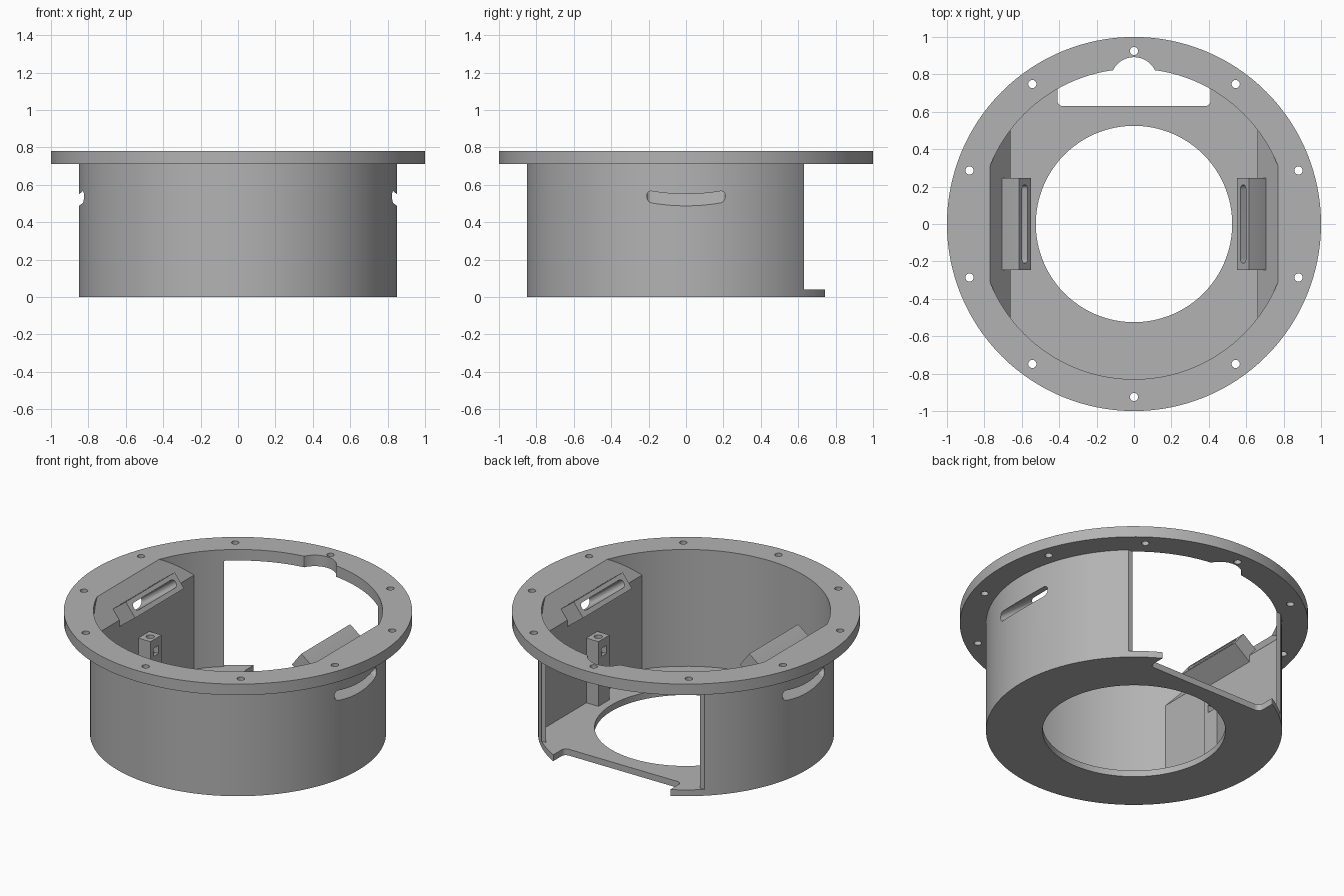
import bpy, math
from mathutils import Matrix

if "Cube" in bpy.data.objects:
    bpy.data.objects.remove(bpy.data.objects["Cube"])

grey = bpy.data.materials.new("grey plastic")
grey.diffuse_color = (0.45, 0.45, 0.45, 1)
grey.use_nodes = True
grey.node_tree.nodes["Principled BSDF"].inputs["Base Color"].default_value = grey.diffuse_color


def cylinder(name, r, z0, z1, x=0, y=0, n=128):
    bpy.ops.mesh.primitive_cylinder_add(vertices=n, radius=r, depth=z1 - z0,
                                        location=(x, y, (z0 + z1) / 2))
    ob = bpy.context.object
    ob.name = name
    return ob


def prism(name, profile, y0, y1):
    """Extrude an (x, z) outline along y."""
    n = len(profile)
    verts = [(x, y, z) for y in (y0, y1) for x, z in profile]
    faces = [tuple(range(n)), tuple(range(2 * n - 1, n - 1, -1))]
    faces += [(i, i + n, (i + 1) % n + n, (i + 1) % n) for i in range(n)]
    me = bpy.data.meshes.new(name)
    me.from_pydata(verts, [], faces)
    ob = bpy.data.objects.new(name, me)
    bpy.context.collection.objects.link(ob)
    bpy.context.view_layer.objects.active = ob
    ob.select_set(True)
    bpy.ops.object.mode_set(mode='EDIT')
    bpy.ops.mesh.select_all(action='SELECT')
    bpy.ops.mesh.normals_make_consistent(inside=False)
    bpy.ops.object.mode_set(mode='OBJECT')
    return ob


def box(name, x0, x1, y0, y1, z0, z1):
    return prism(name, [(x0, z0), (x1, z0), (x1, z1), (x0, z1)], y0, y1)


def boolean(ob, tool, op='DIFFERENCE'):
    mod = ob.modifiers.new(op, 'BOOLEAN')
    mod.operation, mod.solver, mod.object = op, 'EXACT', tool
    bpy.context.view_layer.objects.active = ob
    bpy.ops.object.modifier_apply(modifier=mod.name)
    bpy.data.objects.remove(tool)


def rounded_slot(name, half_len, thick, depth, matrix):
    """Stadium-shaped cutter: long in y, depth along its local z."""
    ob = prism(name, [(-thick / 2, -depth / 2), (thick / 2, -depth / 2),
                      (thick / 2, depth / 2), (-thick / 2, depth / 2)],
               thick / 2 - half_len, half_len - thick / 2)
    for s in (-1, 1):
        end = cylinder("slot_end", thick / 2, -depth / 2, depth / 2,
                       y=s * (half_len - thick / 2), n=24)
        boolean(ob, end, 'UNION')
    ob.data.transform(matrix)
    return ob


# Housing: drum with a wide mounting flange
housing = cylinder("housing", 0.85, 0, 0.75)
boolean(housing, cylinder("flange", 1.0, 0.71, 0.78), 'UNION')

# Cavity: round, with flat sides that slope outward near the top
cavity = cylinder("cavity", 0.83, 0.04, 1.0)
half = [(0.66, -0.1), (0.66, 0.636), (0.77, 0.78), (0.77, 1.1)]
sides = prism("flat_sides", half + [(-x, z) for x, z in reversed(half)], -1, 1)
boolean(cavity, sides, 'INTERSECT')
boolean(housing, cavity)

# Floor opening
boolean(housing, cylinder("floor_hole", 0.525, -0.1, 0.1))

# Rear window through the wall, and the pocket in the floor and its cut-off end
boolean(housing, box("rear_window", -0.8, 0.8, 0.63, 0.95, 0.04, 0.71))
pocket = box("floor_pocket", -0.41, 0.41, 0.66, 0.95, -0.1, 0.1)
boolean(pocket, box("pocket_front", -0.38, 0.38, 0.63, 0.8, -0.1, 0.1), 'UNION')
for s in (-1, 1):
    boolean(pocket, cylinder("pocket_corner", 0.03, -0.1, 0.1, s * 0.38, 0.66, 24), 'UNION')
boolean(housing, pocket)
boolean(housing, box("floor_trim", -0.8, 0.8, 0.742, 0.95, -0.1, 0.05))

# Rounded notch in the flange and ring of screw holes
boolean(housing, cylinder("flange_notch", 0.125, 0.6, 0.9, 0, 0.767, 48))
for i in range(10):
    a = math.radians(90 + 36 * i)
    boolean(housing, cylinder("screw_hole", 0.022, 0.6, 0.9,
                              0.925 * math.cos(a), 0.925 * math.sin(a), 24))

# Tilted slot bosses and upright screw posts on both flat sides
tilt = math.atan2(0.795, -0.607)
for s in (-1, 1):
    side = "left" if s < 0 else "right"
    boss = [(0.705, 0.695), (0.615, 0.764), (0.55, 0.679), (0.66, 0.595),
            (0.70, 0.565), (0.74, 0.65)]
    boolean(housing, prism(side + "_boss", [(s * x, z) for x, z in boss], -0.245, 0.245), 'UNION')
    m = Matrix.Translation((s * 0.715, 0, 0.622)) @ Matrix.Rotation(s * tilt, 4, 'Y')
    boolean(housing, rounded_slot("slot", 0.21, 0.05, 0.6, m))

    xs = sorted((s * 0.575, s * 0.67))
    post = box(side + "_post", *xs, -0.055, 0.055, 0.03, 0.45)
    boolean(post, cylinder("post_hole", 0.024, 0.25, 0.6, s * 0.615, 0, 24))
    xs = sorted((s * 0.5, s * 0.64))
    boolean(post, box("nut_pocket", *xs, -0.025, 0.025, 0.345, 0.395))
    boolean(housing, post, 'UNION')

# Shading and colour
housing.data.materials.clear()
housing.data.materials.append(grey)
bpy.ops.object.select_all(action='DESELECT')
housing.select_set(True)
bpy.context.view_layer.objects.active = housing
bpy.ops.object.shade_smooth_by_angle(angle=math.radians(25))
